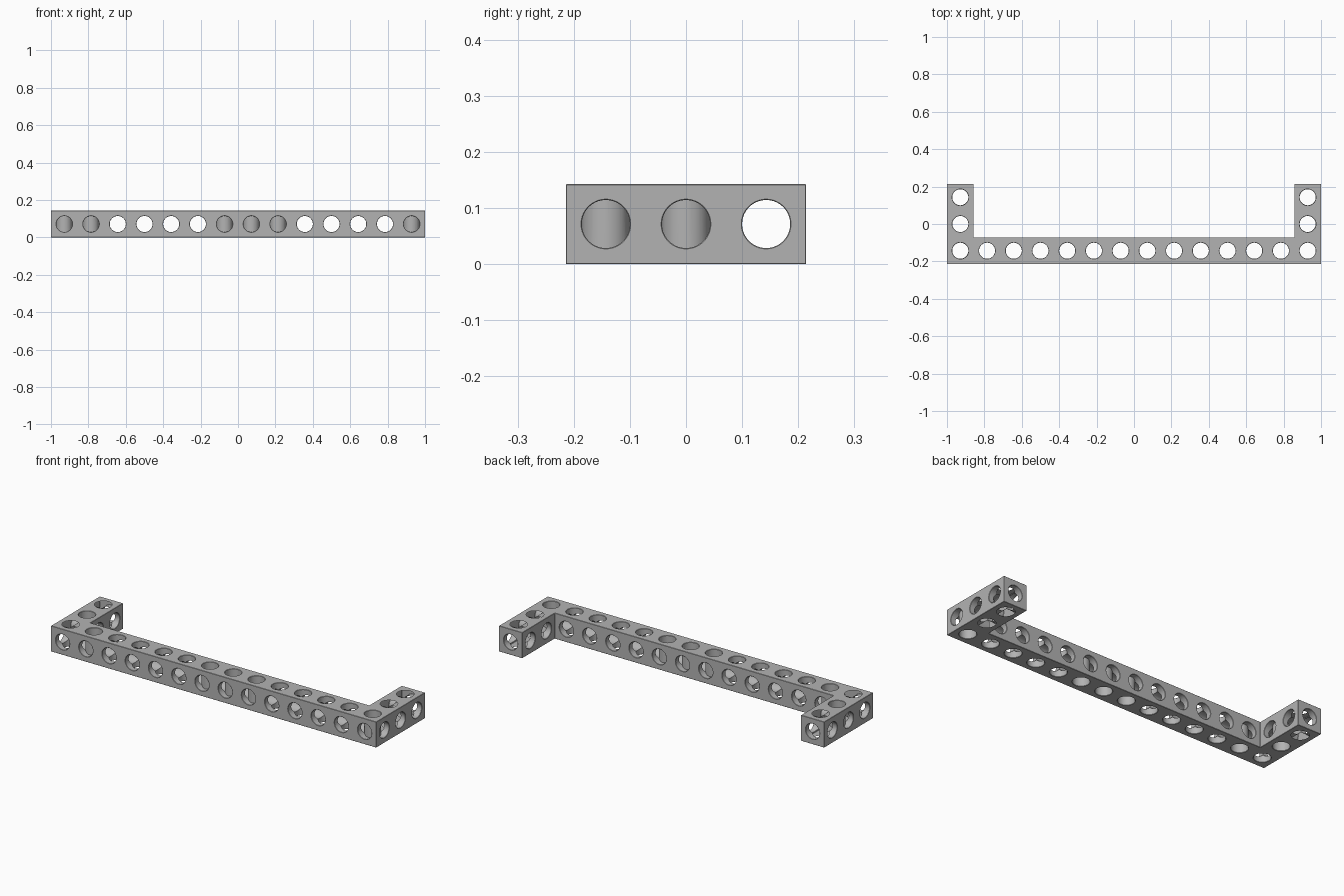
import bpy, bmesh, math
from mathutils import Matrix, Vector

cube = bpy.data.objects.get("Cube")
if cube:
    bpy.data.objects.remove(cube, do_unlink=True)

U = 2 / 14            # one beam module
HOLE_R = 0.3 * U
CHAMFER = 0.0015

grey = bpy.data.materials.new("mid_grey")
grey.use_nodes = True
colour = (0.45, 0.45, 0.45, 1)
grey.diffuse_color = colour
grey.node_tree.nodes["Principled BSDF"].inputs["Base Color"].default_value = colour


def make_object(name, bm):
    bmesh.ops.recalc_face_normals(bm, faces=bm.faces)
    mesh = bpy.data.meshes.new(name)
    bm.to_mesh(mesh)
    bm.free()
    mesh.materials.append(grey)
    obj = bpy.data.objects.new(name, mesh)
    bpy.context.collection.objects.link(obj)
    return obj


def add_bore(bm, axis, centre, length):
    """Round bore along an axis, flared at both mouths."""
    turn = {"X": Matrix.Rotation(math.pi / 2, 4, "Y"),
            "Y": Matrix.Rotation(math.pi / 2, 4, "X"),
            "Z": Matrix.Identity(4)}[axis]
    h, over = length / 2, 0.004
    profile = [(-h - over, HOLE_R + CHAMFER), (-h, HOLE_R + CHAMFER),
               (-h + CHAMFER, HOLE_R), (h - CHAMFER, HOLE_R),
               (h, HOLE_R + CHAMFER), (h + over, HOLE_R + CHAMFER)]
    n = 48
    rings = []
    for z, r in profile:
        rings.append([bm.verts.new(Vector(centre) + turn @ Vector(
            (r * math.cos(2 * math.pi * (i + 0.5) / n),
             r * math.sin(2 * math.pi * (i + 0.5) / n), z))) for i in range(n)])
    for a, b in zip(rings, rings[1:]):
        for i in range(n):
            j = (i + 1) % n
            bm.faces.new((a[i], a[j], b[j], b[i]))
    bm.faces.new(rings[0][::-1])
    bm.faces.new(rings[-1])


# U-shaped beam: a long bar with a short arm at each end
bm = bmesh.new()
right_half = [(7, -1.5), (7, 1.5), (6, 1.5), (6, -0.5)]
outline = right_half + [(-x, y) for x, y in reversed(right_half)]
base = bm.faces.new([bm.verts.new((x * U, y * U, 0)) for x, y in outline])
top = bmesh.ops.extrude_face_region(bm, geom=[base])["geom"]
bmesh.ops.translate(bm, vec=(0, 0, U),
                    verts=[v for v in top if isinstance(v, bmesh.types.BMVert)])
bmesh.ops.recalc_face_normals(bm, faces=bm.faces)
bmesh.ops.bevel(bm, geom=bm.edges[:], offset=CHAMFER, segments=1, affect="EDGES")
beam = make_object("u_shaped_beam", bm)

# Bores, grouped by direction
bores = {axis: bmesh.new() for axis in "XYZ"}
mid = U / 2
for i in range(14):
    x = (i - 6.5) * U
    is_arm = i in (0, 13)
    add_bore(bores["Z"], "Z", (x, -U, mid), U)
    add_bore(bores["Y"], "Y", (x, 0 if is_arm else -U, mid), 3 * U if is_arm else U)
    if is_arm:
        for y in (0, U):
            add_bore(bores["Z"], "Z", (x, y, mid), U)
            add_bore(bores["X"], "X", (x, y, mid), U)
add_bore(bores["X"], "X", (0, -U, mid), 14 * U)

for axis, bore_bm in bores.items():
    cutter = make_object("bore_cutter_" + axis.lower(), bore_bm)
    cutter.hide_render = True
    cutter.hide_viewport = False
    cut = beam.modifiers.new("bores_" + axis.lower(), "BOOLEAN")
    cut.operation = "DIFFERENCE"
    cut.solver = "EXACT"
    cut.object = cutter

# Bake the bores and drop the cutters
bpy.ops.object.select_all(action="DESELECT")
beam.select_set(True)
bpy.context.view_layer.objects.active = beam
for mod in list(beam.modifiers):
    cutter = mod.object
    bpy.ops.object.modifier_apply(modifier=mod.name)
    bpy.data.objects.remove(cutter, do_unlink=True)
bpy.ops.object.shade_smooth_by_angle(angle=math.radians(30))
